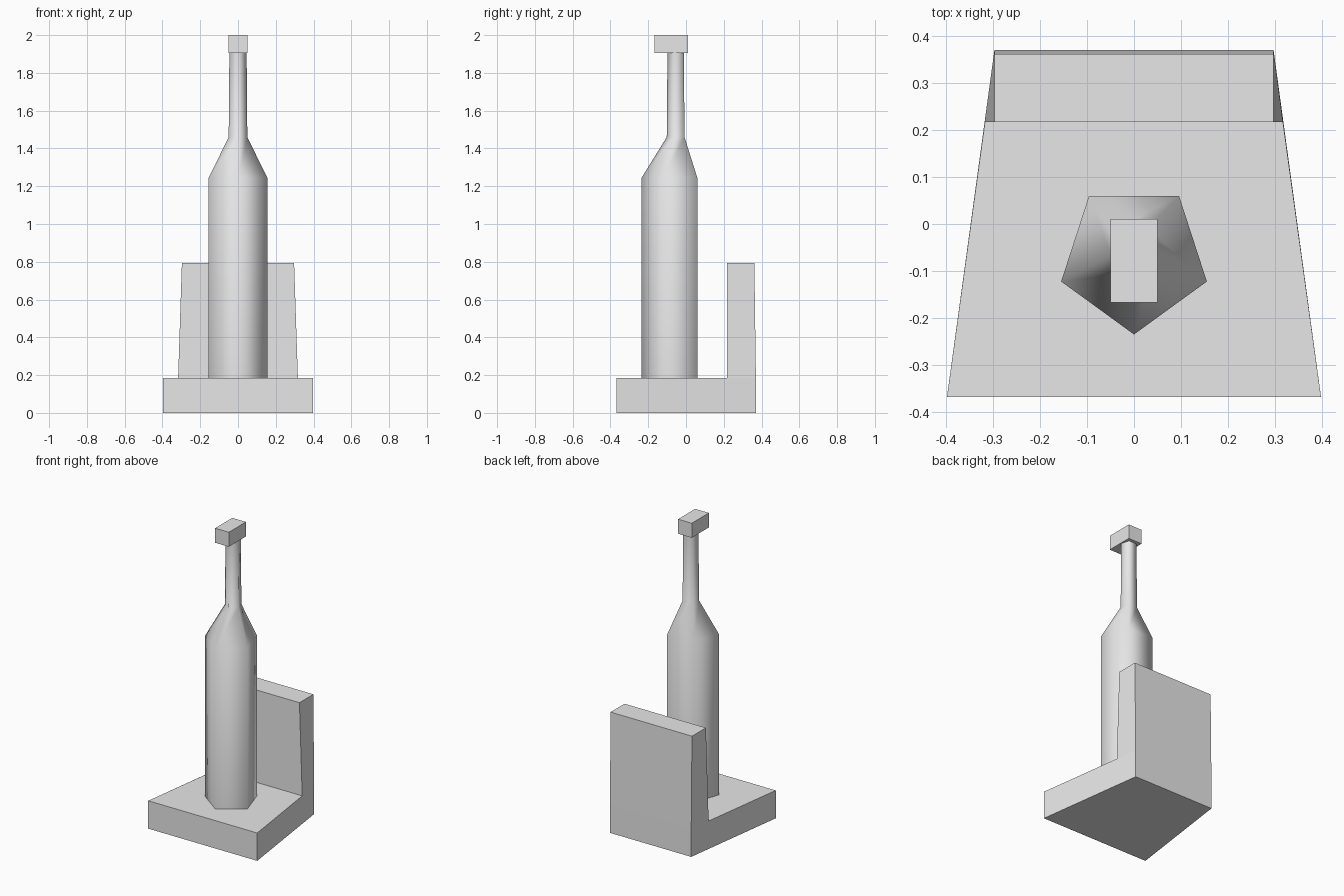
import bpy
import bmesh
from math import sin, cos, tau

cube = bpy.data.objects.get("Cube")
if cube:
    bpy.data.objects.remove(cube, do_unlink=True)

# Single plain grey material
GREY = (0.8, 0.8, 0.8, 1.0)
grey = bpy.data.materials.new("plain grey")
grey.use_nodes = True
grey.diffuse_color = GREY
for node in grey.node_tree.nodes:
    if node.type == 'BSDF_PRINCIPLED':
        node.inputs["Base Color"].default_value = GREY


def finish(name, bm, smooth=False):
    """Turn a bmesh into a named object."""
    bmesh.ops.recalc_face_normals(bm, faces=bm.faces)
    for face in bm.faces:
        face.smooth = smooth
    mesh = bpy.data.meshes.new(name)
    bm.to_mesh(mesh)
    bm.free()
    mesh.materials.append(grey)
    obj = bpy.data.objects.new(name, mesh)
    bpy.context.collection.objects.link(obj)
    return obj


def bridge(bm, a, b):
    """Join two closed rings of vertices with quads."""
    n = len(a)
    for i in range(n):
        j = (i + 1) % n
        bm.faces.new((a[i], a[j], b[j], b[i]))


# Tapered base with upright back wall: an L profile mirrored across x
BASE_TOP, WALL_TOP = 0.184, 0.794
profile = [  # half width, y, z
    (0.398, -0.368, 0), (0.297, 0.37, 0), (0.297, 0.37, BASE_TOP),
    (0.297, 0.362, WALL_TOP), (0.297, 0.217, WALL_TOP),
    (0.317, 0.217, BASE_TOP), (0.398, -0.368, BASE_TOP),
]
bm = bmesh.new()
sides = [[bm.verts.new((s * x, y, z)) for x, y, z in profile] for s in (-1, 1)]
bridge(bm, *sides)
for v in sides:
    bm.faces.new((v[0], v[1], v[2], v[5], v[6]))
    bm.faces.new(v[2:6])
finish("base_with_back_wall", bm)

# Five-sided column: body, sloping shoulder and slim neck, smooth shaded
sections = [  # radius, centre y, z
    (0.163, -0.072, BASE_TOP), (0.163, -0.072, 1.245),
    (0.052, -0.05, 1.46), (0.048, -0.05, 1.905),
]
bm = bmesh.new()
rings = [[bm.verts.new((r * sin(i * tau / 5), cy - r * cos(i * tau / 5), z))
          for i in range(5)] for r, cy, z in sections]
for lower, upper in zip(rings, rings[1:]):
    bridge(bm, lower, upper)
finish("column", bm, smooth=True)

# Block on top of the neck
bm = bmesh.new()
bmesh.ops.create_cube(bm, size=1)
bmesh.ops.scale(bm, vec=(0.1, 0.178, 0.096), verts=bm.verts)
bmesh.ops.translate(bm, vec=(0, -0.078, 1.952), verts=bm.verts)
finish("top_block", bm)
